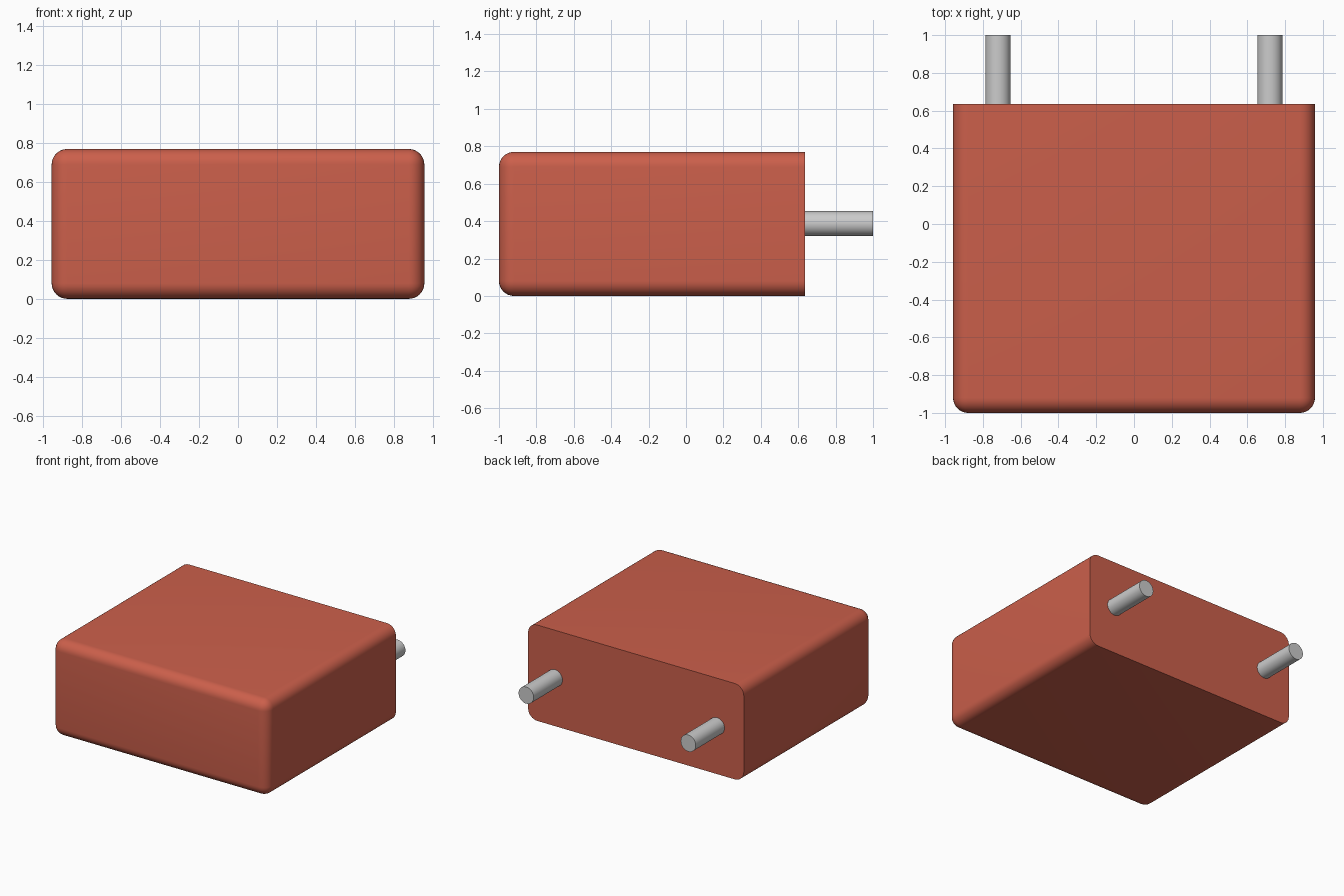
import bpy, bmesh, math
from mathutils import Matrix, Vector

if "Cube" in bpy.data.objects:
    bpy.data.objects.remove(bpy.data.objects["Cube"])

HALF_W, FRONT, BACK, HEIGHT, ROUND = 0.958, -1.0, 0.635, 0.77, 0.08


def add_object(name, bm, material=None):
    bmesh.ops.recalc_face_normals(bm, faces=bm.faces)
    mesh = bpy.data.meshes.new(name)
    bm.to_mesh(mesh)
    bm.free()
    obj = bpy.data.objects.new(name, mesh)
    bpy.context.collection.objects.link(obj)
    if material:
        mesh.materials.append(material)
    bpy.ops.object.select_all(action='DESELECT')
    obj.select_set(True)
    bpy.context.view_layer.objects.active = obj
    bpy.ops.object.shade_smooth_by_angle(angle=math.radians(30))
    return obj


red = bpy.data.materials.new("red_casing")
red.diffuse_color = (0.60, 0.115, 0.07, 1)
red.use_nodes = True
red.node_tree.nodes["Principled BSDF"].inputs["Base Color"].default_value = red.diffuse_color

# Casing: block rounded on every edge except the flat back rim
bm = bmesh.new()
size = Vector((2 * HALF_W, BACK - FRONT, HEIGHT))
centre = Vector((0, (FRONT + BACK) / 2, HEIGHT / 2))
bmesh.ops.create_cube(bm, size=1, matrix=Matrix.Translation(centre) @ Matrix.Diagonal((*size, 1)))
edges = [e for e in bm.edges if min(v.co.y for v in e.verts) < BACK - 0.01]
bmesh.ops.bevel(bm, geom=edges, offset=ROUND, offset_type='OFFSET',
                segments=8, profile=0.5, affect='EDGES', clamp_overlap=True)
add_object("casing", bm, red)

# Pins: two round pegs standing out of the back face
for side, x in (("left", -0.72), ("right", 0.72)):
    bm = bmesh.new()
    start, end = BACK - 0.01, 1.0
    place = Matrix.Translation((x, (start + end) / 2, 0.387)) @ Matrix.Rotation(math.pi / 2, 4, 'X')
    bmesh.ops.create_cone(bm, cap_ends=True, segments=32, radius1=0.067, radius2=0.067,
                          depth=end - start, matrix=place)
    add_object("pin_" + side, bm)
